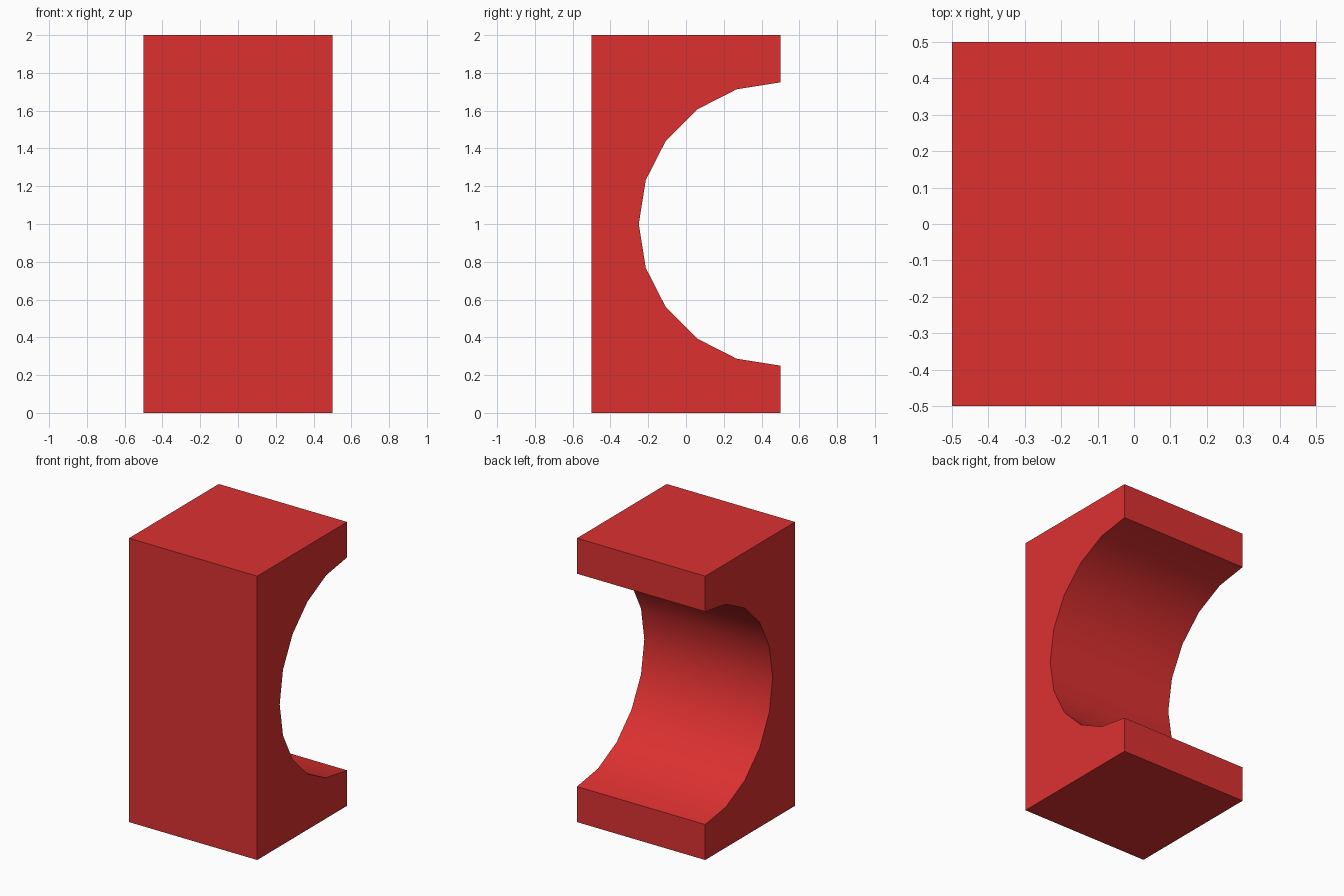
import bpy, bmesh, math

if "Cube" in bpy.data.objects:
    bpy.data.objects.remove(bpy.data.objects["Cube"])

# Side profile in (y, z): block with a half-round channel cut in the back
SEGMENTS, RADIUS = 10, 0.75
profile = [(0.5, 0), (-0.5, 0), (-0.5, 2), (0.5, 2)]
for i in range(SEGMENTS + 1):
    a = math.pi / 2 + math.pi * i / SEGMENTS
    profile.append((0.5 + RADIUS * math.cos(a), 1 + RADIUS * math.sin(a)))

# Extrude the profile across the width
bm = bmesh.new()
face = bm.faces.new([bm.verts.new((-0.5, y, z)) for y, z in profile])
ext = bmesh.ops.extrude_face_region(bm, geom=[face], use_keep_orig=True)
moved = [g for g in ext["geom"] if isinstance(g, bmesh.types.BMVert)]
bmesh.ops.translate(bm, vec=(1, 0, 0), verts=moved)
bmesh.ops.recalc_face_normals(bm, faces=bm.faces)

mesh = bpy.data.meshes.new("channel_block")
bm.to_mesh(mesh)
bm.free()
block = bpy.data.objects.new("channel_block", mesh)
bpy.context.collection.objects.link(block)

# Red material
red = bpy.data.materials.new("red")
red.diffuse_color = (0.72, 0.03, 0.03, 1)
red.use_nodes = True
red.node_tree.nodes["Principled BSDF"].inputs["Base Color"].default_value = red.diffuse_color
mesh.materials.append(red)

# Smooth channel, sharp block edges
bpy.context.view_layer.objects.active = block
block.select_set(True)
bpy.ops.object.shade_smooth_by_angle(angle=math.radians(30))
